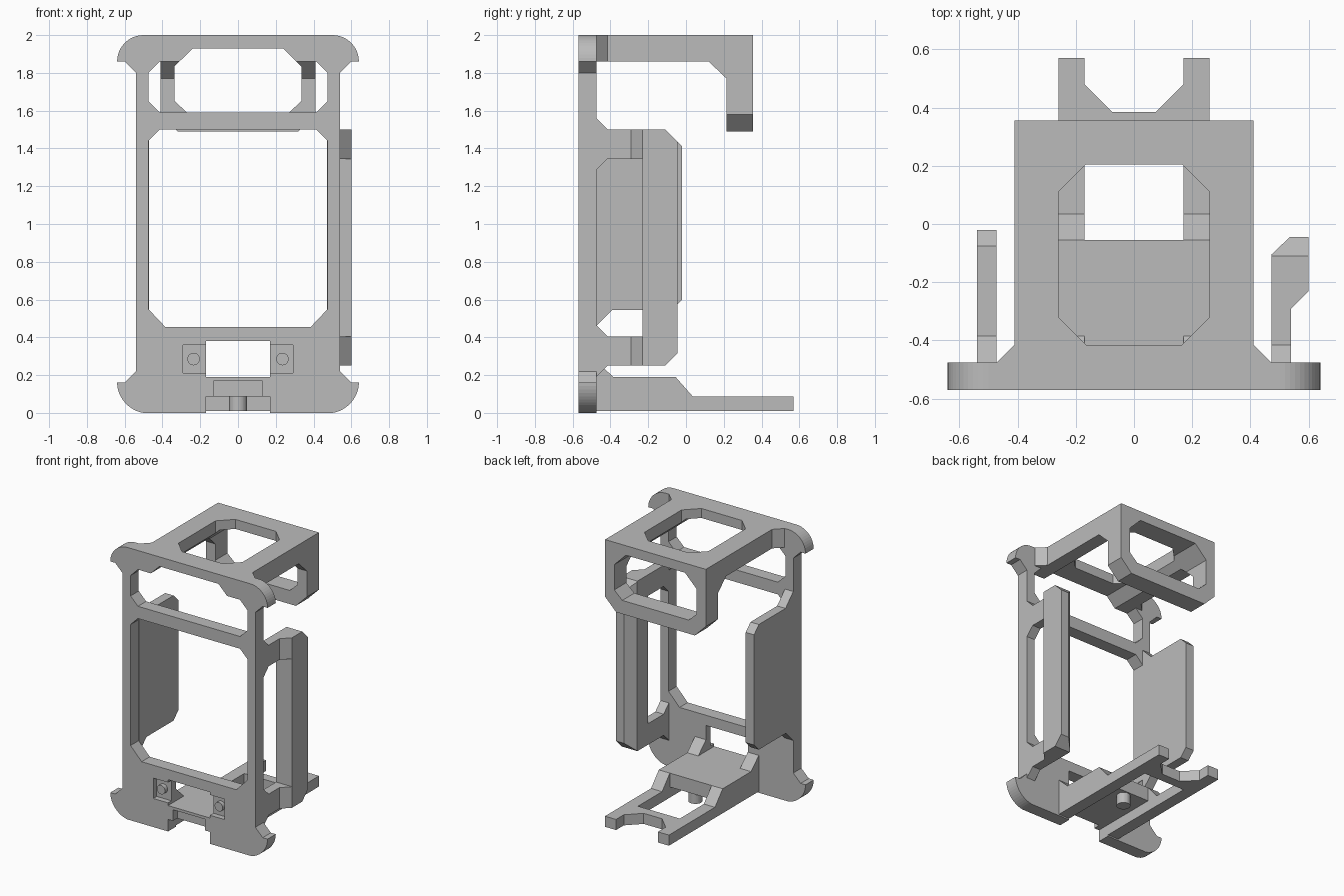
import bpy
import bmesh
from math import sin, cos, pi

cube = bpy.data.objects.get("Cube")
if cube:
    bpy.data.objects.remove(cube, do_unlink=True)

grey = bpy.data.materials.new("light_grey")
grey.use_nodes = True
grey.diffuse_color = (0.5, 0.5, 0.5, 1)
grey.node_tree.nodes["Principled BSDF"].inputs["Base Color"].default_value = grey.diffuse_color


def prism(name, points, axis, lo, hi):
    """Extrude a profile along an axis; points use the other two axes in order."""
    def place(p, d):
        a, b = p
        return {"x": (d, a, b), "y": (a, d, b), "z": (a, b, d)}[axis]
    bm = bmesh.new()
    low = [bm.verts.new(place(p, lo)) for p in points]
    high = [bm.verts.new(place(p, hi)) for p in points]
    bm.faces.new(low)
    bm.faces.new(high)
    for i in range(len(points)):
        j = (i + 1) % len(points)
        bm.faces.new((low[i], low[j], high[j], high[i]))
    bmesh.ops.recalc_face_normals(bm, faces=bm.faces)
    mesh = bpy.data.meshes.new(name)
    bm.to_mesh(mesh)
    bm.free()
    mesh.materials.append(grey)
    obj = bpy.data.objects.new(name, mesh)
    bpy.context.collection.objects.link(obj)
    return obj


def combine(target, tool, operation="DIFFERENCE"):
    mod = target.modifiers.new("cut", "BOOLEAN")
    mod.operation = operation
    mod.solver = "EXACT"
    mod.object = tool
    bpy.context.view_layer.objects.active = target
    bpy.ops.object.modifier_apply(modifier=mod.name)
    bpy.data.objects.remove(tool, do_unlink=True)


def mirrored(half):
    return half + [(-x, v) for x, v in reversed(half)]


def rect(a0, a1, b0, b1):
    return [(a0, b0), (a1, b0), (a1, b1), (a0, b1)]


def circle(cx, cy, r, n=32):
    return [(cx + r * cos(2 * pi * i / n), cy + r * sin(2 * pi * i / n)) for i in range(n)]


FRONT, BACK = -0.57, -0.475

# Front plate with rounded ears
R = 0.14
arc = [i * pi / 24 for i in range(13)]
half = [(0.5 + R * sin(t), R - R * cos(t) + 0.02 * sin(t)) for t in arc]
half += [(0.6, 0.16), (0.54, 0.22), (0.54, 1.8), (0.6, 1.86)]
half += [(0.5 + R * cos(t), 1.86 + R * sin(t)) for t in arc]
plate = prism("front_plate", mirrored(half), "y", FRONT, BACK)

# Plate openings
lower = [(0.385, 0.455), (0.475, 0.55), (0.475, 1.44), (0.415, 1.5)]
upper = [(0.415, 1.59), (0.475, 1.65), (0.475, 1.8), (0.415, 1.86), (0.31, 1.86), (0.24, 1.93)]
for opening in (lower, upper):
    combine(plate, prism("opening_cutter", mirrored(opening), "y", -0.7, -0.4))
combine(plate, prism("slot_cutter", rect(-0.17, 0.17, 0.19, 0.38), "y", -0.7, -0.4))
combine(plate, prism("notch_cutter", rect(-0.17, 0.17, -0.1, 0.088), "y", -0.7, -0.4))
combine(plate, prism("pocket_cutter", rect(-0.13, 0.13, 0.05, 0.17), "y", -0.7, FRONT + 0.05))
for side, label in ((1, "left"), (-1, "right")):
    x0, x1 = sorted((0.16 * side, 0.29 * side))
    combine(plate, prism("recess_cutter", rect(x0, x1, 0.21, 0.36), "y", -0.7, FRONT + 0.04))
    prism(label + "_stud", circle(0.235 * side, 0.285, 0.033), "y", FRONT + 0.01, FRONT + 0.045)

# Overhead bracket: roof, side rails and drop-down back wall
hood = prism("top_bracket", [(BACK, 1.86), (0.12, 1.86), (0.215, 1.77), (0.215, 1.49),
                             (0.355, 1.49), (0.355, 2), (BACK, 2)], "x", -0.41, 0.41)
tunnel = [(0.27, 1.59), (0.335, 1.65), (0.335, 1.835), (0.24, 1.93)]
combine(hood, prism("tunnel_cutter", mirrored(tunnel), "y", -0.8, 0.8))
hole = [(0.165, -0.415), (0.26, -0.32), (0.26, 0.11), (0.165, 0.205)]
combine(hood, prism("roof_cutter", mirrored(hole), "z", 1.8, 2.2))
for side, label in ((1, "left"), (-1, "right")):
    corner = [(0.32 * side, 1.49), (0.5 * side, 1.31), (0.5 * side, 1.67)]
    combine(hood, prism("corner_cutter", corner, "y", 0.1, 0.5))
    prism(label + "_bracket_gusset",
          [(0.41 * side, BACK), (0.47 * side, BACK), (0.41 * side, -0.415)], "z", 1.86, 2)

# Solid side panel
prism("right_side_panel", [(BACK, 1.555), (-0.385, 1.465), (-0.075, 1.465), (-0.02, 1.41),
                           (-0.02, 0.6), (-0.075, 0.545), (-0.39, 0.545), (BACK, 0.46)],
      "x", -0.54, -0.472)

# Stepped side panel with a window
panel = prism("left_side_panel", [(0.472, BACK), (0.54, BACK), (0.54, -0.29), (0.6, -0.23),
                                  (0.6, -0.045), (0.535, -0.045), (0.472, -0.105)],
              "z", 0.1, 1.7)
outline = [(-0.6, 1.685), (-0.415, 1.5), (-0.11, 1.5), (-0.045, 1.435),
           (-0.045, 0.315), (-0.11, 0.25), (-0.415, 0.25), (-0.6, 0.065)]
combine(panel, prism("outline_cutter", outline, "x", 0.3, 0.8), "INTERSECT")
window = [(-0.23, 0.405), (-0.23, 1.345), (-0.415, 1.345), (-0.5, 1.26),
          (-0.5, 0.49), (-0.415, 0.405)]
combine(panel, prism("window_cutter", window, "x", 0.3, 0.8))

# Lower tray: two arms, floor, cross bar and peg
arm = [(BACK, 0.01), (BACK, 0.275), (-0.385, 0.19), (-0.055, 0.19),
       (0.035, 0.088), (0.57, 0.088), (0.57, 0.01)]
prism("left_tray_arm", arm, "x", 0.17, 0.26)
prism("right_tray_arm", arm, "x", -0.26, -0.17)
prism("tray_floor", rect(-0.17, 0.17, BACK, -0.055), "z", 0.088, 0.19)
prism("tray_cross_bar", mirrored([(0.17, 0.315), (0.17, 0.48), (0.075, 0.385)]), "z", 0.01, 0.088)
prism("tray_peg", circle(0, -0.11, 0.047), "z", 0.01, 0.1)
